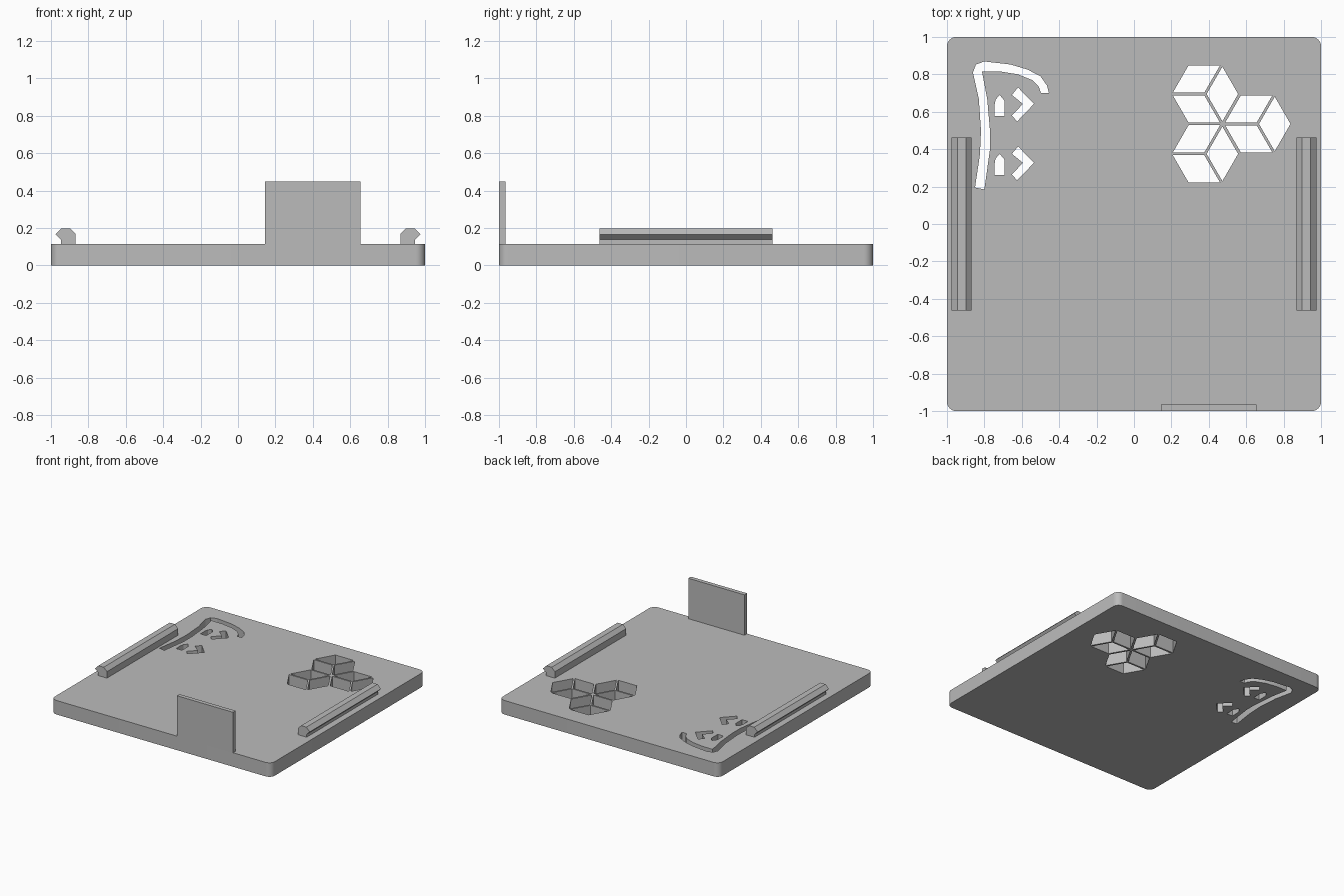
import bpy
import bmesh
from math import cos, sin, pi, radians
from mathutils import Vector

default_cube = bpy.data.objects.get("Cube")
if default_cube:
    bpy.data.objects.remove(default_cube, do_unlink=True)

PLATE_TOP = 0.115

# One plain material for everything
grey = bpy.data.materials.new("plain_grey")
grey.use_nodes = True
grey.diffuse_color = (0.5, 0.5, 0.5, 1)
grey.node_tree.nodes["Principled BSDF"].inputs["Base Color"].default_value = grey.diffuse_color


def add_object(name, bm):
    """Tidy a bmesh and place it in the scene as a grey object."""
    bmesh.ops.remove_doubles(bm, verts=bm.verts, dist=0.0001)
    bmesh.ops.recalc_face_normals(bm, faces=bm.faces)
    mesh = bpy.data.meshes.new(name)
    bm.to_mesh(mesh)
    bm.free()
    mesh.materials.append(grey)
    obj = bpy.data.objects.new(name, mesh)
    bpy.context.collection.objects.link(obj)
    return obj


def prism(name, corners, offset):
    """Extrude a closed ring of 3D corners along an offset."""
    bm = bmesh.new()
    face = bm.faces.new([bm.verts.new(c) for c in corners])
    result = bmesh.ops.extrude_face_region(bm, geom=[face], use_keep_orig=True)
    moved = [v for v in result["geom"] if isinstance(v, bmesh.types.BMVert)]
    bmesh.ops.translate(bm, verts=moved, vec=offset)
    return add_object(name, bm)


def rounded_square(half, radius, steps=8):
    points = []
    for quarter in range(4):
        middle = radians(45 + 90 * quarter)
        cx = (half - radius) * (1 if cos(middle) > 0 else -1)
        cy = (half - radius) * (1 if sin(middle) > 0 else -1)
        for i in range(steps + 1):
            angle = pi / 2 * (quarter + i / steps)
            points.append((cx + radius * cos(angle), cy + radius * sin(angle)))
    return points


def hexagon_openings(cx, cy, radius=0.185, shrink=0.91):
    """Three separated rhombic openings that make up a hexagon."""
    rhombi = []
    for start in (60, 180, 300):
        spokes = [Vector((cos(radians(start + a)), sin(radians(start + a)))) * radius
                  for a in (0, 60, 120)]
        ring = [Vector((0, 0))] + spokes
        middle = spokes[1] / 2
        rhombi.append([(cx + p.x, cy + p.y)
                       for p in (middle + (q - middle) * shrink for q in ring)])
    return rhombi


# Openings: hexagon cluster, curved slot, and two pairs of small slots
openings = []
for centre in ((0.38, 0.695), (0.38, 0.375), (0.66, 0.535)):
    openings += hexagon_openings(*centre)

curved_slot = [
    (-.85, .195), (-.8, .185), (-.77, .4), (-.77, .5), (-.785, .67), (-.813, .816),
    (-.717, .816), (-.62, .8), (-.545, .77), (-.51, .735), (-.497, .7),
    (-.455, .7), (-.465, .74), (-.5, .79), (-.57, .826), (-.66, .853), (-.8, .869),
    (-.845, .853), (-.861, .81), (-.83, .67), (-.818, .5), (-.824, .37)]
openings.append(curved_slot)

arched_slot = [(-.746, .577), (-.693, .577), (-.693, .66),
               (-.718, .69), (-.74, .665), (-.746, .635)]
chevron_slot = [(-.653, .69), (-.62, .73), (-.535, .642),
                (-.625, .548), (-.653, .58), (-.594, .642)]
for drop in (0, 0.315):
    for slot in (arched_slot, chevron_slot):
        openings.append([(x, y - drop) for x, y in slot])

# Base plate: filled outline with the openings left as holes
outline = bpy.data.curves.new("plate_outline", "CURVE")
outline.dimensions = "2D"
outline.fill_mode = "BOTH"
outline.extrude = PLATE_TOP / 2
for ring in [rounded_square(1, 0.05)] + openings:
    spline = outline.splines.new("POLY")
    spline.points.add(len(ring) - 1)
    spline.use_cyclic_u = True
    for point, (x, y) in zip(spline.points, ring):
        point.co = (x, y, 0, 1)
outline_object = bpy.data.objects.new("plate_outline", outline)
bpy.context.collection.objects.link(outline_object)
bpy.context.view_layer.update()
evaluated = outline_object.evaluated_get(bpy.context.evaluated_depsgraph_get())
plate_bm = bmesh.new()
plate_bm.from_mesh(evaluated.to_mesh())
evaluated.to_mesh_clear()
bpy.data.objects.remove(outline_object, do_unlink=True)
bmesh.ops.translate(plate_bm, verts=plate_bm.verts, vec=(0, 0, PLATE_TOP / 2))
plate = add_object("base_plate", plate_bm)
bpy.ops.object.select_all(action="DESELECT")
plate.select_set(True)
bpy.context.view_layer.objects.active = plate
bpy.ops.object.shade_smooth_by_angle(angle=radians(25))

# Side rails: chamfered top with an outward lip, mirrored left and right
rail_profile = [(.868, PLATE_TOP), (.868, .168), (.897, .197), (.945, .197),
                (.976, .166), (.947, .138), (.947, PLATE_TOP)]
for side, label in ((1, "left"), (-1, "right")):
    prism(label + "_rail", [(side * x, -.462, z) for x, z in rail_profile], (0, .925, 0))

# Upright tab on the front edge
prism("front_tab", [(.145, -1, PLATE_TOP), (.655, -1, PLATE_TOP),
                    (.655, -1, .447), (.145, -1, .447)], (0, .034, 0))
